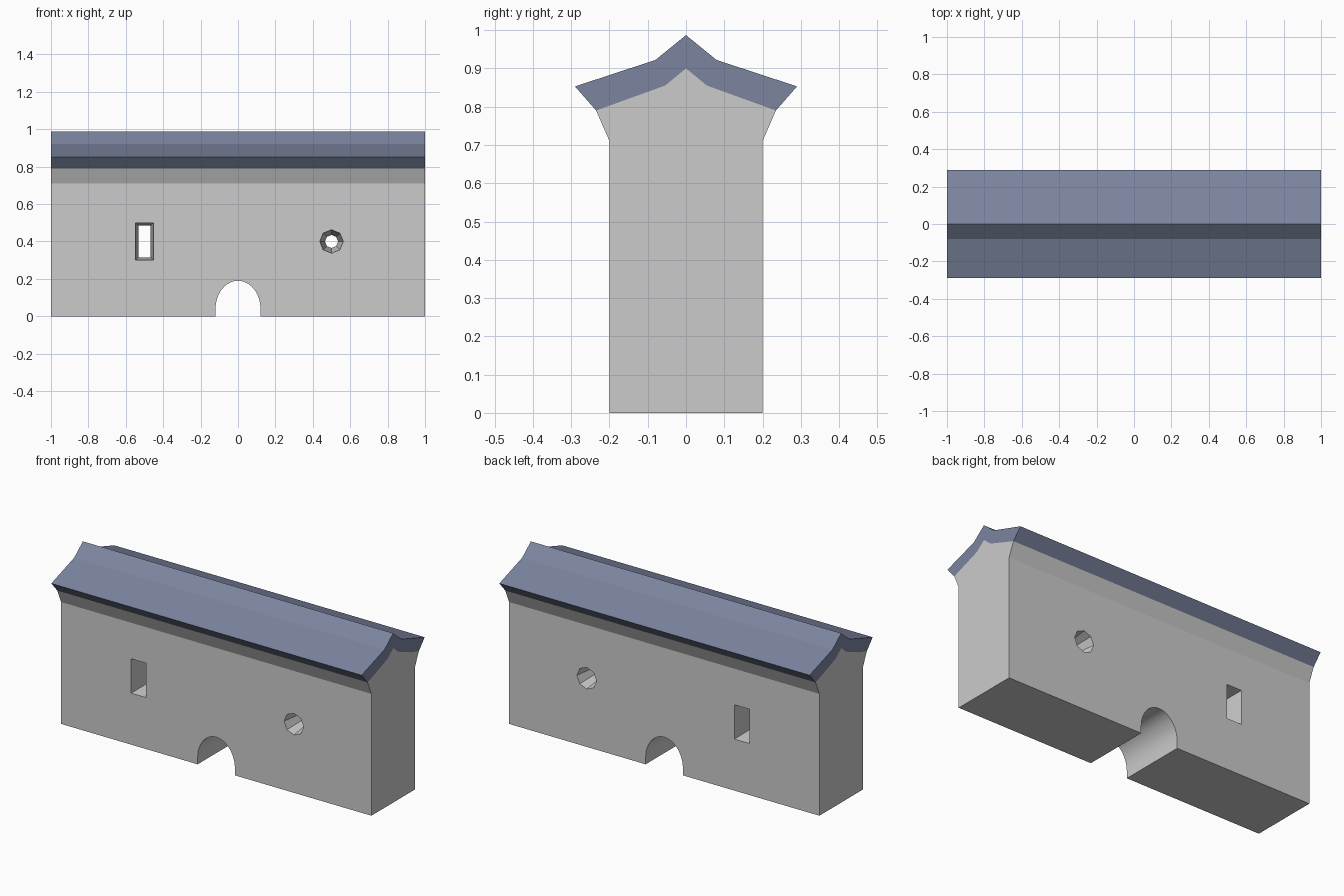
import bpy, bmesh, math

if "Cube" in bpy.data.objects:
    bpy.data.objects.remove(bpy.data.objects["Cube"])


def loft(name, sections):
    """Closed solid through matching rings of points."""
    bm = bmesh.new()
    rings = [[bm.verts.new(p) for p in s] for s in sections]
    n = len(rings[0])
    for a, b in zip(rings, rings[1:]):
        for i in range(n):
            j = (i + 1) % n
            bm.faces.new((a[i], a[j], b[j], b[i]))
    bm.faces.new(rings[0])
    bm.faces.new(rings[-1])
    bmesh.ops.recalc_face_normals(bm, faces=bm.faces)
    mesh = bpy.data.meshes.new(name)
    bm.to_mesh(mesh)
    bm.free()
    ob = bpy.data.objects.new(name, mesh)
    bpy.context.collection.objects.link(ob)
    return ob


def along_x(name, profile):
    return loft(name, [[(x, y, z) for y, z in profile] for x in (-1, 1)])


def cut(target, cutter):
    bpy.context.view_layer.objects.active = target
    mod = target.modifiers.new("opening", 'BOOLEAN')
    mod.operation = 'DIFFERENCE'
    mod.solver = 'EXACT'
    mod.object = cutter
    bpy.ops.object.modifier_apply(modifier=mod.name)
    bpy.data.objects.remove(cutter)


def flared_hole(name, cx, cz, outer, throat):
    """Hole narrowing from both wall faces to a throat in the middle."""
    sections = []
    for y in (-0.22, 0, 0.22):
        t = abs(y) / 0.2
        sections.append([(cx + b[0] + (a[0] - b[0]) * t, y,
                          cz + b[1] + (a[1] - b[1]) * t)
                         for a, b in zip(outer, throat)])
    return loft(name, sections)


def rect(w, h):
    return [(-w, -h), (w, -h), (w, h), (-w, h)]


def octagon(r):
    return [(r * math.cos(i * math.pi / 4), r * math.sin(i * math.pi / 4))
            for i in range(8)]


# Wall body with flared top
side = [(0.2, 0), (0.2, 0.71), (0.235, 0.79), (0.055, 0.855)]
wall = along_x("wall", side + [(0, 0.9)] + [(-y, z) for y, z in reversed(side)])

# Arched passage
arch = [(0.12, -0.1)]
arch += [(0.12 * math.cos(i * math.pi / 24), 0.04 + 0.15 * math.sin(i * math.pi / 24))
         for i in range(25)]
arch.append((-0.12, -0.1))
cut(wall, loft("arch_cutter", [[(x, y, z) for x, z in arch] for y in (-0.4, 0.4)]))

# Slit window and octagonal loophole
cut(wall, flared_hole("slit_cutter", -0.5, 0.4, rect(0.048, 0.1), rect(0.032, 0.085)))
cut(wall, flared_hole("loophole_cutter", 0.5, 0.4, octagon(0.063), octagon(0.035)))

# Smooth only the arch, keep every other edge sharp
bpy.ops.object.select_all(action='DESELECT')
wall.select_set(True)
bpy.context.view_layer.objects.active = wall
bpy.ops.object.shade_smooth_by_angle(angle=math.radians(12))

# Tiled roof cap
upper = [(0.29, 0.853), (0.08, 0.922)]
lower = [(0.055, 0.855), (0.235, 0.79)]
roof = along_x("roof", upper + [(0, 0.987)] + [(-y, z) for y, z in reversed(upper)]
               + [(-y, z) for y, z in reversed(lower)] + [(0, 0.9)] + lower)
slate = bpy.data.materials.new("slate")
slate.diffuse_color = (0.2, 0.235, 0.35, 1)
slate.use_nodes = True
slate.node_tree.nodes["Principled BSDF"].inputs["Base Color"].default_value = slate.diffuse_color
roof.data.materials.append(slate)
